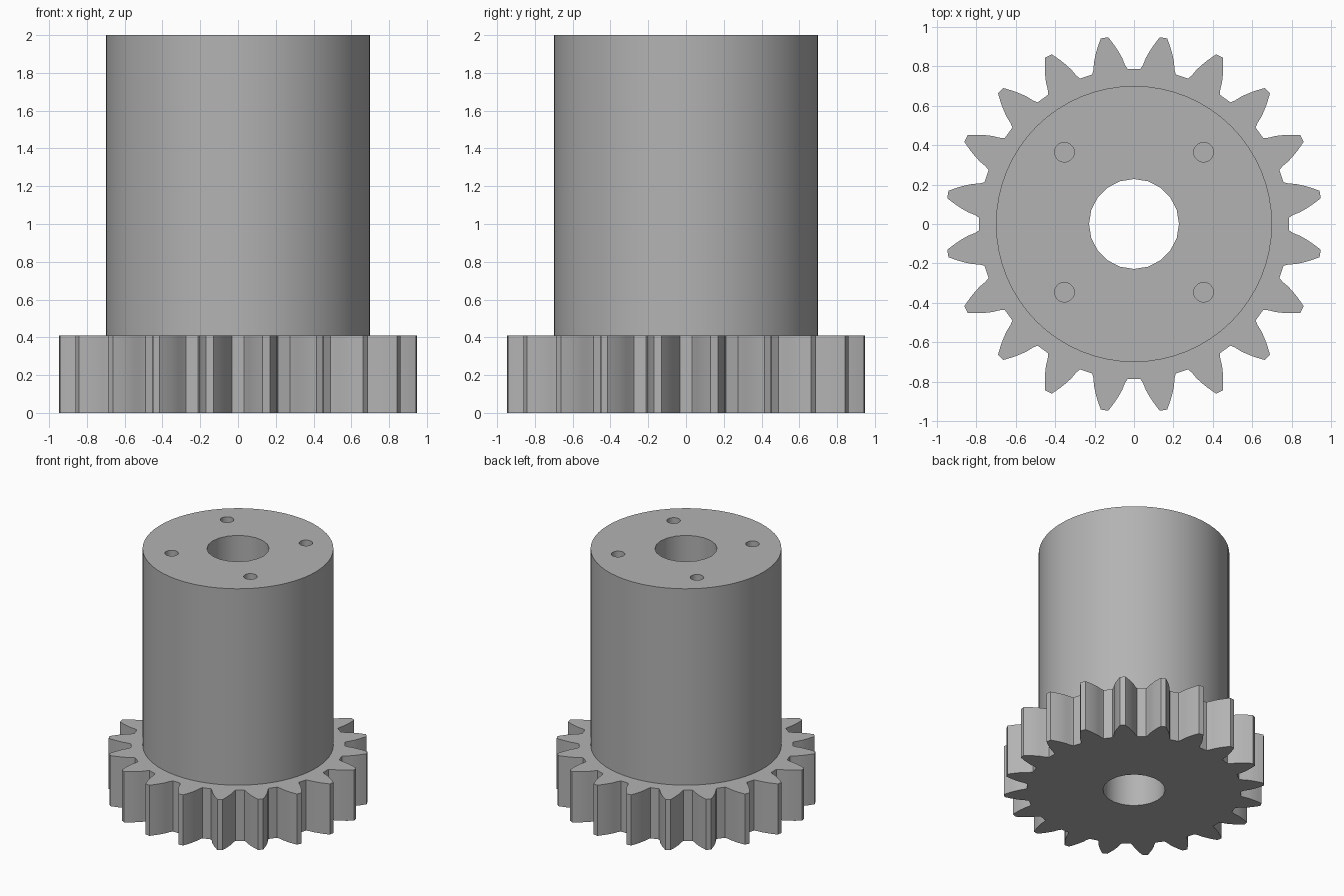
import bpy, bmesh
from math import radians, sin, cos, pi

old = bpy.data.objects.get("Cube")
if old:
    bpy.data.objects.remove(old, do_unlink=True)

TEETH = 20
GEAR_TOP = 0.41
BODY_TOP = 2.0
BORE = 0.228
# One tooth flank, root to tip: radius and half angle in degrees
FLANK = [(0.787, 6.6), (0.81, 5.7), (0.845, 4.9), (0.88, 3.8),
         (0.91, 2.8), (0.935, 1.9), (0.956, 1.15)]

grey = bpy.data.materials.new("plain grey")
grey.use_nodes = True
colour = (0.45, 0.45, 0.45, 1)
grey.diffuse_color = colour
grey.node_tree.nodes["Principled BSDF"].inputs["Base Color"].default_value = colour


def prism(name, outline, z0, z1):
    """Extrude a flat outline from z0 up to z1."""
    bm = bmesh.new()
    face = bm.faces.new([bm.verts.new((x, y, z0)) for x, y in outline])
    top = bmesh.ops.extrude_face_region(bm, geom=[face])["geom"]
    bmesh.ops.translate(bm, vec=(0, 0, z1 - z0),
                        verts=[v for v in top if isinstance(v, bmesh.types.BMVert)])
    bmesh.ops.recalc_face_normals(bm, faces=bm.faces)
    mesh = bpy.data.meshes.new(name)
    bm.to_mesh(mesh)
    bm.free()
    mesh.materials.append(grey)
    obj = bpy.data.objects.new(name, mesh)
    bpy.context.collection.objects.link(obj)
    return obj


def circle(radius, sides, x=0, y=0):
    return [(x + radius * cos(2 * pi * i / sides), y + radius * sin(2 * pi * i / sides))
            for i in range(sides)]


def combine(target, tool, operation):
    """Apply a boolean and remove its helper."""
    mod = target.modifiers.new(operation.lower(), "BOOLEAN")
    mod.operation = operation
    mod.solver = "EXACT"
    mod.object = tool
    bpy.context.view_layer.objects.active = target
    bpy.ops.object.modifier_apply(modifier=mod.name)
    bpy.data.objects.remove(tool, do_unlink=True)


# Toothed rim
outline = []
for i in range(TEETH):
    middle = 360 / TEETH * (i + 0.5)
    tooth = [(r, -a) for r, a in FLANK] + [(r, a) for r, a in reversed(FLANK)]
    outline += [(r * cos(radians(middle + a)), r * sin(radians(middle + a)))
                for r, a in tooth]
hub = prism("geared_hub", outline, 0, GEAR_TOP)

# Tall round body rising from the gear
combine(hub, prism("body", circle(0.7, 64), GEAR_TOP / 2, BODY_TOP), "UNION")

# Central bore, all the way through
combine(hub, prism("bore_cutter", circle(BORE, 20), -0.1, BODY_TOP + 0.1), "DIFFERENCE")

# Four blind screw holes in the top
for x in (-0.353, 0.353):
    for y in (-0.346, 0.364):
        cutter = prism("screw_hole_cutter", circle(0.05, 20, x, y), BODY_TOP - 0.4, BODY_TOP + 0.1)
        combine(hub, cutter, "DIFFERENCE")

# Smooth the round walls and keep the rims and tooth corners sharp
bpy.ops.object.select_all(action="DESELECT")
hub.select_set(True)
bpy.context.view_layer.objects.active = hub
bpy.ops.object.shade_smooth_by_angle(angle=radians(25))
